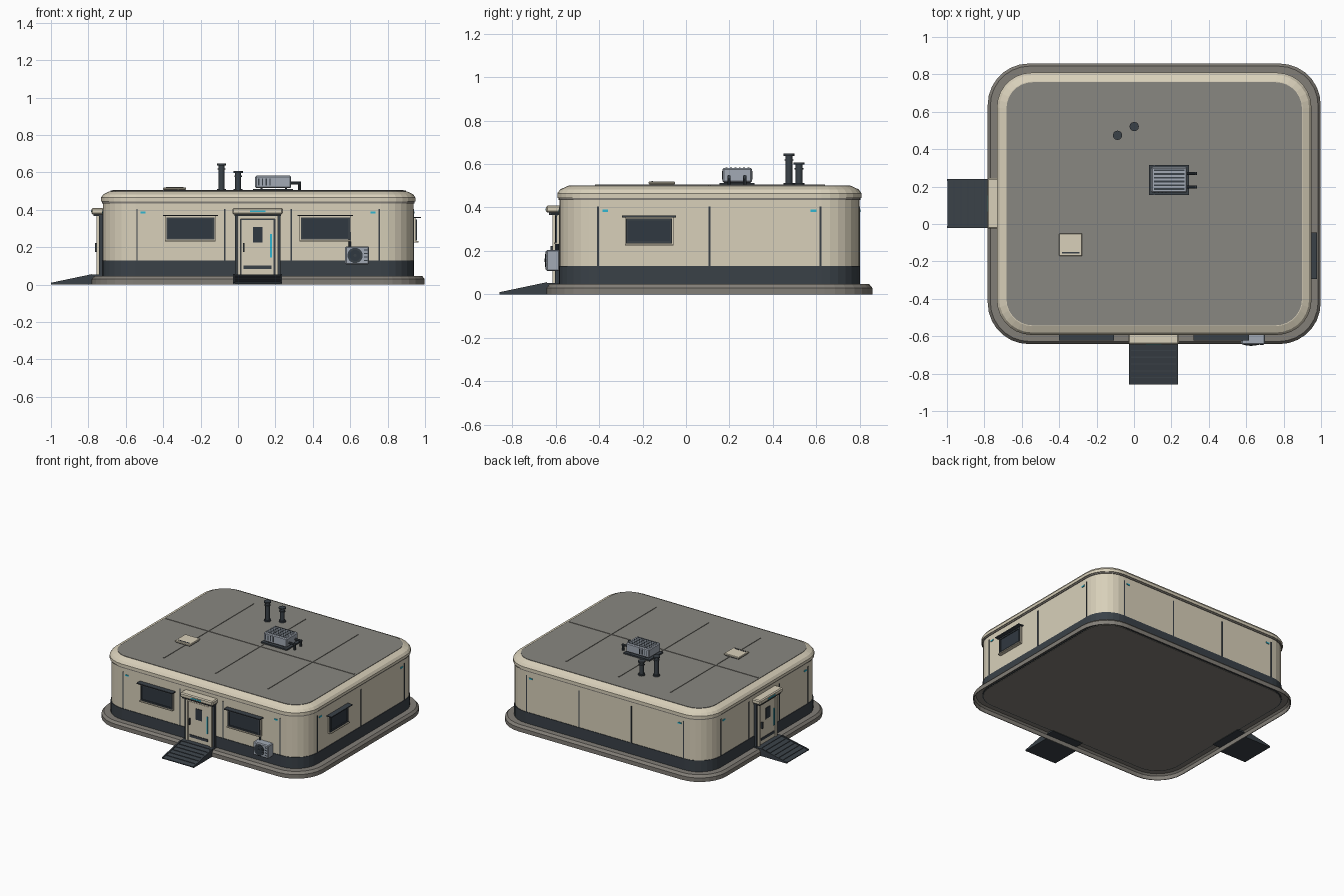
import bpy, bmesh, math
from mathutils import Vector

if "Cube" in bpy.data.objects:
    bpy.data.objects.remove(bpy.data.objects["Cube"])

CX, CY = 0.108, 0.108


def material(name, rgb):
    m = bpy.data.materials.new(name)
    m.diffuse_color = (*rgb, 1)
    m.use_nodes = True
    m.node_tree.nodes["Principled BSDF"].inputs["Base Color"].default_value = m.diffuse_color
    return m


CREAM = material("cream panel", (0.69, 0.63, 0.49))
ROOF = material("roof grey", (0.25, 0.245, 0.22))
STONE = material("foundation grey", (0.225, 0.21, 0.185))
DARK = material("dark slate", (0.042, 0.053, 0.064))
GLASS = material("dark glass", (0.030, 0.040, 0.052))
METAL = material("light metal", (0.36, 0.40, 0.46))
CYAN = material("cyan light", (0.03, 0.47, 0.64))


def finish(name, bm, mats):
    bmesh.ops.recalc_face_normals(bm, faces=bm.faces)
    me = bpy.data.meshes.new(name)
    bm.to_mesh(me)
    bm.free()
    for m in mats:
        me.materials.append(m)
    ob = bpy.data.objects.new(name, me)
    bpy.context.collection.objects.link(ob)
    return ob


def loft(name, rings, mat, seg=7):
    """Stack of rounded rectangles given as (z, half x, half y, radius)."""
    bm = bmesh.new()
    loops = []
    for z, hx, hy, r in rings:
        loop = []
        for q, (sx, sy) in enumerate(((1, 1), (-1, 1), (-1, -1), (1, -1))):
            for i in range(seg + 1):
                a = math.pi / 2 * (q + i / seg)
                loop.append(bm.verts.new((CX + sx * (hx - r) + r * math.cos(a),
                                          CY + sy * (hy - r) + r * math.sin(a), z)))
        loops.append(loop)
    n = len(loops[0])
    for a, b in zip(loops, loops[1:]):
        for i in range(n):
            bm.faces.new((a[i], a[(i + 1) % n], b[(i + 1) % n], b[i]))
    bm.faces.new(loops[0])
    bm.faces.new(loops[-1])
    return finish(name, bm, [mat])


# Wall frames: point on the wall, direction to the viewer's right, outward direction
WALLS = {
    "front": (Vector((0, -0.582, 0)), Vector((1, 0, 0)), Vector((0, -1, 0))),
    "right": (Vector((0.938, 0, 0)), Vector((0, 1, 0)), Vector((1, 0, 0))),
    "back": (Vector((0, 0.798, 0)), Vector((-1, 0, 0)), Vector((0, 1, 0))),
    "left": (Vector((-0.722, 0, 0)), Vector((0, -1, 0)), Vector((-1, 0, 0))),
}
WORLD = (Vector(), Vector((1, 0, 0)), Vector((0, 1, 0)))


def prism(name, frame, u, profile, mat, bevel=0.0):
    """Extrude an (outward, z) profile between two positions along the wall."""
    o, right, out = frame
    bm = bmesh.new()
    ends = [[bm.verts.new(o + right * s + out * d + Vector((0, 0, z))) for d, z in profile] for s in u]
    n = len(profile)
    for e in ends:
        bm.faces.new(e)
    for i in range(n):
        j = (i + 1) % n
        bm.faces.new((ends[0][i], ends[0][j], ends[1][j], ends[1][i]))
    if bevel:
        bmesh.ops.bevel(bm, geom=bm.edges[:], offset=bevel, segments=1, affect='EDGES')
    return finish(name, bm, [mat])


def box(name, frame, u, d, z, mat, bevel=0.0):
    prof = [(d[0], z[0]), (d[1], z[0]), (d[1], z[1]), (d[0], z[1])]
    return prism(name, frame, u, prof, mat, bevel)


def rod(name, p, q, r, mat, seg=12):
    p, q = Vector(p), Vector(q)
    bm = bmesh.new()
    bmesh.ops.create_cone(bm, cap_ends=True, segments=seg, radius1=r, radius2=r, depth=(q - p).length)
    rot = (q - p).to_track_quat('Z', 'Y')
    for v in bm.verts:
        v.co = rot @ v.co + (p + q) / 2
    ob = finish(name, bm, [mat])
    ob.data.shade_smooth()
    ob.data.set_sharp_from_angle(angle=math.radians(35))
    return ob


# Main shell: skirt foundation hollow underneath, floor slab, band, walls, roof
loft("foundation", [(.041, .872, .732, .205), (.03, .885, .745, .215), (0, .885, .745, .215),
                    (0, .89, .75, .22), (.03, .89, .75, .22), (.047, .876, .736, .21)], STONE)
loft("floor_slab", [(.034, .826, .686, .17), (.06, .826, .686, .17)], STONE)
loft("lower_band", [(.037, .834, .694, .178), (.13, .834, .694, .178)], DARK)
loft("walls", [(.125, .83, .69, .174), (.45, .83, .69, .174)], CREAM)
loft("eave_groove", [(.434, .835, .695, .178), (.446, .835, .695, .178)], STONE)
loft("roof_edge", [(.444, .841, .701, .186), (.465, .841, .701, .186), (.483, .828, .688, .175),
                   (.499, .794, .654, .145)], CREAM)
loft("roof_deck", [(.49, .79, .65, .141), (.502, .79, .65, .141)], ROOF)

# Roof panel seams
box("roof_seam_long", WORLD, (-.67, .885), (CY - .004, CY + .004), (.495, .5055), ROOF)
for x in (-.32, CX, .54):
    box("roof_seam_cross", WORLD, (x - .004, x + .004), (-.42, .64), (.495, .506), ROOF)

# Wall seams and corner marker lights
SEAMS = {"front": (-.54, -.07, .285, .755), "right": (-.405, .108, .62),
         "back": (-.755, -.323, .108, .54), "left": (-.62, -.29, .07, .405)}
for side, us in SEAMS.items():
    f = WALLS[side]
    for s in us:
        box("wall_seam", f, (s - .004, s + .004), (-.01, .003), (.13, .405), DARK)
    for s in (us[0] + .033, us[-1] - .033):
        box("marker_light", f, (s - .013, s + .013), (-.01, .005), (.380, .390), CYAN)


def door(f, c):
    # Surround, leaf and raised cream trim
    box("door_surround", f, (c - .122, c + .122), (-.02, .022), (.04, .375), DARK)
    for s in (-1, 1):
        a, b = sorted((c + s * .092, c + s * .108))
        box("door_jamb", f, (a, b), (0, .034), (.05, .37), CREAM)
    box("door_header", f, (c - .092, c + .092), (0, .034), (.35, .37), CREAM)
    box("door_leaf", f, (c - .086, c + .086), (0, .028), (.055, .345), CREAM)
    box("door_window", f, (c - .026, c + .026), (.02, .032), (.225, .307), GLASS)
    box("door_kick_plate", f, (c - .075, c + .075), (.02, .032), (.083, .102), DARK)
    box("door_handle", f, (c - .077, c - .069), (.02, .042), (.175, .222), DARK)
    box("door_light", f, (c + .067, c + .076), (.02, .034), (.145, .27), CYAN)
    # Canopy
    box("canopy_base", f, (c - .125, c + .125), (-.02, .05), (.366, .378), DARK)
    box("canopy", f, (c - .135, c + .135), (-.02, .062), (.376, .41), CREAM, .007)
    box("canopy_light", f, (c - .042, c + .042), (.05, .065), (.387, .395), CYAN)
    # Threshold and ribbed ramp
    box("threshold", f, (c - .13, c + .13), (-.01, .06), (.03, .053), DARK)
    r0, r1 = .058, .276
    prism("ramp", f, (c - .128, c + .128), [(r0, 0), (r1, 0), (r1, .006), (r0, .05)], DARK)
    for i in range(1, 6):
        d = r0 + (r1 - r0) * i / 6
        z = .05 - .044 * i / 6
        prism("ramp_rib", f, (c - .12, c + .12),
              [(d - .003, z - .004), (d + .003, z - .004), (d + .003, z + .003), (d - .003, z + .003)], DARK)
    for s in (-1, 1):
        a, b = sorted((c + s * .121, c + s * .131))
        prism("ramp_edge", f, (a, b), [(r0, 0), (r1 + .001, 0), (r1 + .001, .01), (r0, .056)], DARK)


door(WALLS["front"], .105)
door(WALLS["left"], -.11)


def window(f, c, w, z0, z1):
    # Dark frame around glass, cream surround, thin shade above a small gap
    box("window_surround", f, (c - w - .006, c + w + .006), (-.01, .012), (z0 - .008, z1 + .004), CREAM)
    box("window_glass", f, (c - w, c + w), (-.01, .014), (z0, z1 - .003), GLASS)
    for s in (-1, 1):
        a, b = sorted((c + s * (w - .01), c + s * w))
        box("window_frame_side", f, (a, b), (-.01, .02), (z0, z1 - .003), DARK)
    for z in (z0, z1 - .013):
        box("window_frame_bar", f, (c - w, c + w), (-.01, .02), (z, z + .01), DARK)
    box("window_sill", f, (c - w - .006, c + w + .006), (-.01, .026), (z0 - .009, z0 - .002), CREAM)
    box("window_shade", f, (c - w - .018, c + w + .018), (-.01, .04), (z1 + .003, z1 + .010), DARK)


window(WALLS["front"], -.254, .129, .24, .363)
window(WALLS["front"], .467, .131, .24, .363)
window(WALLS["right"], -.17, .106, .235, .352)

# Wall cooling unit
F = WALLS["front"]
box("wall_cooler", F, (.573, .700), (0, .062), (.107, .205), METAL, .006)
rod("cooler_fan", (.626, -.63, .156), (.626, -.648, .156), .041, DARK, 20)
rod("cooler_fan_ring", (.626, -.63, .156), (.626, -.650, .156), .030, GLASS, 20)
rod("cooler_fan_hub", (.626, -.63, .156), (.626, -.652, .156), .008, DARK)
for i in range(4):
    z = .125 + i * .019
    box("cooler_slot", F, (.674, .692), (.05, .064), (z, z + .006), DARK)
rod("cooler_pipe", (.597, -.592, .20), (.597, -.592, .28), .006, DARK, 8)

# Roof hatch
box("roof_hatch_base", WORLD, (-.395, -.282), (-.165, -.055), (.50, .511), DARK)
box("roof_hatch", WORLD, (-.40, -.277), (-.172, -.05), (.507, .519), CREAM, .003)
box("roof_hatch_hinge", WORLD, (-.385, -.292), (-.158, -.151), (.513, .521), DARK)

# Roof cooling unit with top grille and side slots
box("roof_unit_base", WORLD, (.08, .294), (.155, .316), (.50, .512), DARK)
box("roof_unit", WORLD, (.092, .284), (.168, .304), (.516, .582), METAL, .006)
for x in (.12, .25):
    box("roof_unit_foot", WORLD, (x, x + .012), (.175, .297), (.51, .518), DARK)
for i in range(6):
    y = .183 + i * .02
    box("roof_unit_grille", WORLD, (.107, .269), (y, y + .009), (.575, .5835), DARK)
for i in range(4):
    x = .108 + i * .02
    for y in (.1665, .2985):
        box("roof_unit_slot", WORLD, (x, x + .006), (y, y + .007), (.53, .568), DARK)
for y in (.198, .27):
    rod("roof_unit_pipe", (.27, y, .542), (.337, y, .542), .008, DARK, 8)
    rod("roof_unit_pipe_drop", (.329, y, .50), (.329, y, .548), .008, DARK, 8)

# Roof vents with collars and caps
for x, y, top in ((-.088, .474, .648), (.001, .521, .608)):
    rod("vent_pipe", (x, y, .50), (x, y, top - .005), .016, DARK)
    rod("vent_foot", (x, y, .50), (x, y, .512), .024, DARK)
    rod("vent_collar", (x, y, top - .032), (x, y, top - .026), .021, DARK)
    rod("vent_cap", (x, y, top - .010), (x, y, top), .025, DARK)
